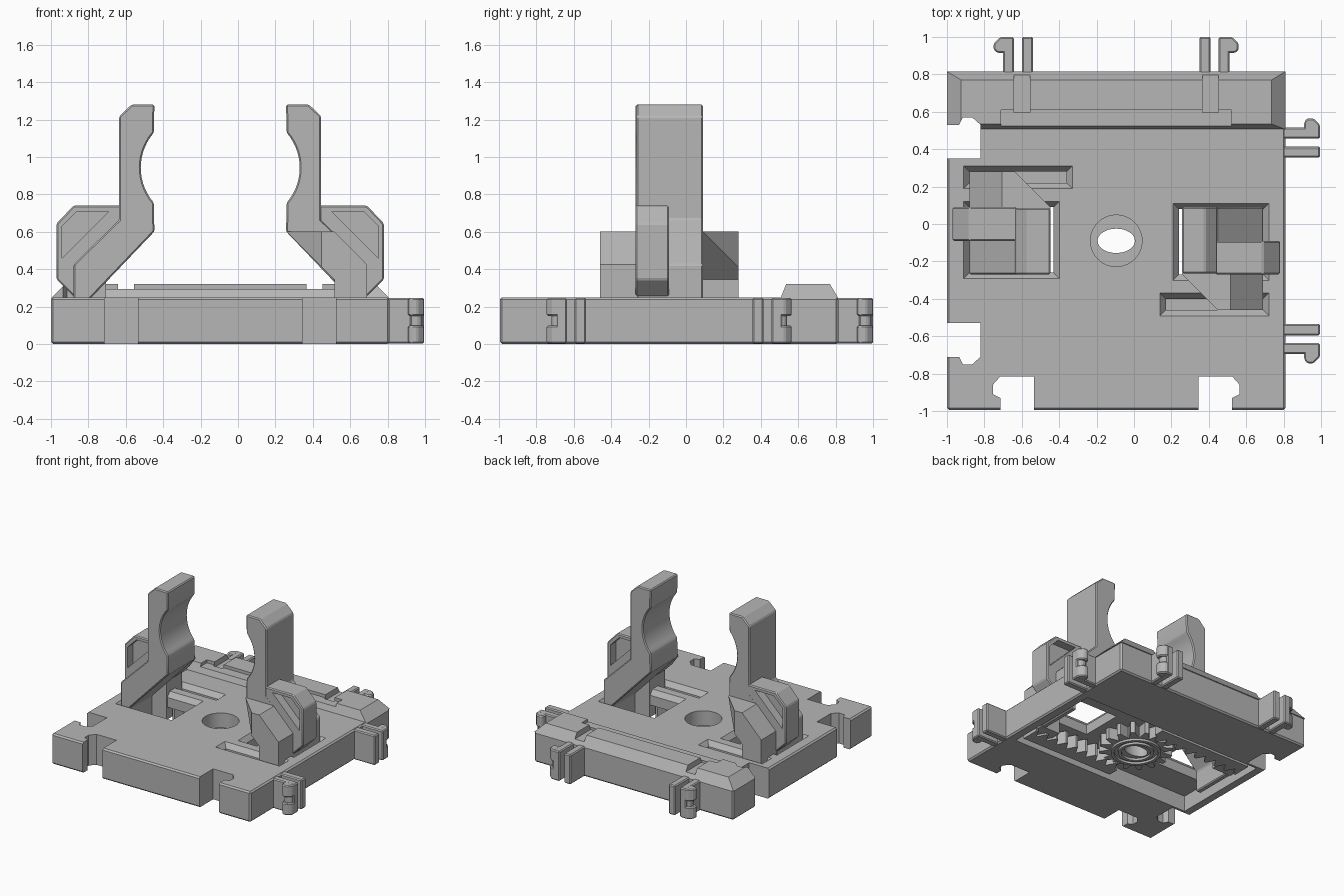
import bpy, bmesh, math
from mathutils import Matrix

cube = bpy.data.objects.get("Cube")
if cube:
    bpy.data.objects.remove(cube)

CENTRE = (-0.095, -0.09, 0)   # middle of the square plate
HALF = 0.905                  # half the plate's width
TOP = 0.25

grey = bpy.data.materials.new("plain grey")
grey.use_nodes = True
colour = (0.47, 0.47, 0.47, 1)
grey.diffuse_color = colour
grey.node_tree.nodes["Principled BSDF"].inputs["Base Color"].default_value = colour


def finish(bm, name):
    bmesh.ops.recalc_face_normals(bm, faces=bm.faces)
    mesh = bpy.data.meshes.new(name)
    bm.to_mesh(mesh)
    bm.free()
    mesh.materials.append(grey)
    obj = bpy.data.objects.new(name, mesh)
    obj.location = CENTRE
    bpy.context.collection.objects.link(obj)
    return obj


def prism(name, outline, lo, hi, axis="Z"):
    """Extrude an outline from lo to hi along Z or Y."""
    bm = bmesh.new()
    place = (lambda a, b, h: (a, b, h)) if axis == "Z" else (lambda a, b, h: (a, h, b))
    ends = [[bm.verts.new(place(a, b, h)) for a, b in outline] for h in (lo, hi)]
    bm.faces.new(ends[0])
    bm.faces.new(ends[1])
    n = len(outline)
    for i in range(n):
        j = (i + 1) % n
        bm.faces.new((ends[0][i], ends[0][j], ends[1][j], ends[1][i]))
    return finish(bm, name)


def rect(x0, x1, y0, y1):
    return [(x0, y0), (x1, y0), (x1, y1), (x0, y1)]


def circle(rx, ry=None, n=40):
    ry = ry or rx
    return [(rx * math.cos(math.tau * i / n), ry * math.sin(math.tau * i / n)) for i in range(n)]


def taper(name, low, z0, high, z1):
    """Solid between two rectangles at different heights."""
    bm = bmesh.new()
    a = [bm.verts.new((x, y, z0)) for x, y in rect(*low)]
    b = [bm.verts.new((x, y, z1)) for x, y in rect(*high)]
    bm.faces.new(a)
    bm.faces.new(b)
    for i in range(4):
        j = (i + 1) % 4
        bm.faces.new((a[i], a[j], b[j], b[i]))
    return finish(bm, name)


def bake(obj):
    bpy.context.view_layer.update()
    deps = bpy.context.evaluated_depsgraph_get()
    mesh = bpy.data.meshes.new_from_object(obj.evaluated_get(deps))
    obj.modifiers.clear()
    obj.data = mesh


def cut(obj, cutters, keep=False):
    for c in cutters:
        c.hide_render = True
        mod = obj.modifiers.new("cut", "BOOLEAN")
        mod.operation = "DIFFERENCE"
        mod.solver = "EXACT"
        mod.object = c
    bake(obj)
    if not keep:
        for c in cutters:
            bpy.data.objects.remove(c)


def soften(obj, width=0.008):
    mod = obj.modifiers.new("edges", "BEVEL")
    mod.width = width
    mod.segments = 1
    mod.limit_method = "ANGLE"
    mod.angle_limit = math.radians(35)
    bake(obj)


# Base plate and the sloped bar along its back
plate = prism("base_plate", rect(-HALF, HALF, -HALF, HALF), 0, TOP)
soften(plate, 0.012)
bar = taper("back_bar", (-HALF, HALF, 0.595, HALF), TOP - 0.005,
            (-0.83, 0.83, 0.625, 0.86), 0.32)

# Hooked notches on the front and right-hand edges
notch = [(0.44, 1), (0.44, 0.725), (0.62, 0.725), (0.66, 0.77),
         (0.66, 0.82), (0.62, 0.84), (0.62, 1)]
notches = []
for s in (-1, 1):
    notches.append(prism("notch", [(s * w, -d) for w, d in notch], -0.2, 0.5))
    notches.append(prism("notch", [(-d, s * w) for w, d in notch], -0.2, 0.5))
cut(bar, notches, keep=True)

# Shallow steps in the bar
steps = [prism("step", rect(-0.615, 0.615, 0.5, 0.70), 0.295, 0.5)]
for s in (-1, 1):
    steps.append(prism("step", rect(*sorted((s * 0.462, s * 0.547)), 0.685, 1), 0.275, 0.5))
cut(bar, steps)

# Slots, centre hole and the gear pocket underneath
holes = [prism("pocket", rect(-0.83, 0.83, -0.42, 0.42), -0.2, 0.13),
         prism("hole", circle(0.138), -0.2, 0.5)]
EDGE = 0.03
for s in (-1, 1):
    for x0, x1, y0, y1 in ((-0.815, -0.305, -0.2, 0.21), (-0.815, -0.235, 0.28, 0.40)):
        xs, ys = sorted((-s * x0, -s * x1)), sorted((-s * y0, -s * y1))
        inner = (xs[0] + EDGE, xs[1] - EDGE, ys[0] + EDGE, ys[1] - EDGE)
        outer = (xs[0] - 0.01, xs[1] + 0.01, ys[0] - 0.01, ys[1] + 0.01)
        holes.append(prism("slot", rect(*inner), -0.2, 0.5))
        holes.append(taper("slot_edge", inner, TOP - 0.04, outer, TOP + 0.012))
cut(plate, notches + holes)

# Spring clips on the back and left-hand edges
stem = [(0.547, 0.89), (0.605, 0.89), (0.605, 1.09), (0.547, 1.09)]
hook = [(0.59, 1.005), (0.635, 1.005), (0.655, 1.02), (0.655, 1.055), (0.62, 1.09), (0.59, 1.09)]
waist = [(0.59, 1.015), (0.63, 1.015), (0.63, 1.06), (0.61, 1.08), (0.59, 1.08)]
pieces = (("clip_inner_prong", rect(0.445, 0.505, 0.89, 1.09), 0.003, 0.247),
          ("clip_outer_prong", stem, 0.003, 0.247),
          ("clip_hook_low", hook, 0.003, 0.10),
          ("clip_hook_waist", waist, 0.09, 0.16),
          ("clip_hook_high", hook, 0.15, 0.247))
for side in ("back", "left"):
    for s in (-1, 1):
        for part, outline, z0, z1 in pieces:
            pts = [(s * w, d) if side == "back" else (d, s * w) for w, d in outline]
            soften(prism(side + "_" + part, pts, z0, z1))

# Gripper arm: column with a curved mouth
mouth = [(-0.14 + 0.285 * math.cos(math.radians(a)), 0.943 + 0.285 * math.sin(math.radians(a)))
         for a in [139 + 82 * i / 14 for i in range(15)]]
column = prism("right_arm", [(-0.54, 1.217), (-0.475, 1.28), (-0.352, 1.28)] + mouth +
               [(-0.352, 0.602), (-0.688, 0.25), (-0.74, 0.195), (-0.74, 0.03),
                (-0.785, 0.03), (-0.785, 0.425), (-0.54, 0.665)], -0.18, 0.175, "Y")
soften(column)

# Side buttress of the arm, trimmed on the diagonal
buttress = prism("right_buttress", [(-0.352, 0.602), (-0.61, 0.602), (-0.785, 0.425),
                 (-0.785, 0.03), (-0.61, 0.03), (-0.61, 0.345)], 0.17, 0.37, "Y")
bm = bmesh.new()
bm.from_mesh(buttress.data)
bmesh.ops.bisect_plane(bm, geom=bm.verts[:] + bm.edges[:] + bm.faces[:],
                       plane_co=(-0.352, 0.18, 0), plane_no=(1, 1, 0), clear_outer=True)
bmesh.ops.holes_fill(bm, edges=[e for e in bm.edges if e.is_boundary])
bmesh.ops.recalc_face_normals(bm, faces=bm.faces)
bm.to_mesh(buttress.data)
bm.free()

# Outer brace with a triangular pocket on both sides
brace = prism("right_brace", [(-0.53, 0.74), (-0.785, 0.74), (-0.875, 0.645), (-0.875, 0.345),
              (-0.785, 0.255), (-0.70, 0.255), (-0.70, 0.49), (-0.53, 0.66)], 0, 0.18, "Y")
soften(brace)
window = [(-0.595, 0.71), (-0.765, 0.71), (-0.845, 0.63), (-0.845, 0.46)]
cut(brace, [prism("window", window, -0.1, 0.07, "Y"), prism("window", window, 0.11, 0.3, "Y")])

# Toothed rack under the arm
PITCH = math.tau * 0.245 / 16
teeth = []
for i in range(9):
    x = 0.04 - i * PITCH
    teeth += [(x, 0.295), (x - PITCH * 0.4, 0.225), (x - PITCH * 0.6, 0.225)]
rack = prism("right_rack", [(0.06, 0.38), (0.06, 0.295)] + teeth +
             [(-0.785, 0.295), (-0.785, 0.38)], 0.015, 0.12)

# The opposite arm is the same set turned half way round
for part in (column, buttress, brace, rack):
    twin = part.copy()
    twin.data = part.data.copy()
    twin.name = part.name.replace("right", "left")
    twin.data.transform(Matrix.Rotation(math.pi, 4, "Z"))
    bpy.context.collection.objects.link(twin)

# Pinion gear with an oval drive hole and two raised rings
profile = []
for i in range(16):
    for step, r in ((-0.45, 0.205), (-0.14, 0.28), (0.14, 0.28), (0.45, 0.205)):
        a = math.tau * (i + step) / 16
        profile.append((r * math.cos(a), r * math.sin(a)))
gear = prism("pinion_gear", profile, 0.03, 0.125)
cut(gear, [prism("drive_hole", circle(0.1, 0.065), -0.1, 0.3)])
for name, r in (("gear_outer_ring", 0.19), ("gear_inner_ring", 0.135)):
    ring = prism(name, circle(r), 0.012, 0.035)
    cut(ring, [prism("ring_hole", circle(r - 0.025), -0.1, 0.3)])

# Smooth only the shallow curves
bpy.ops.object.select_all(action="DESELECT")
for obj in bpy.context.collection.objects:
    if obj.type == "MESH":
        obj.select_set(True)
bpy.context.view_layer.objects.active = plate
bpy.ops.object.shade_smooth_by_angle(angle=math.radians(20))
